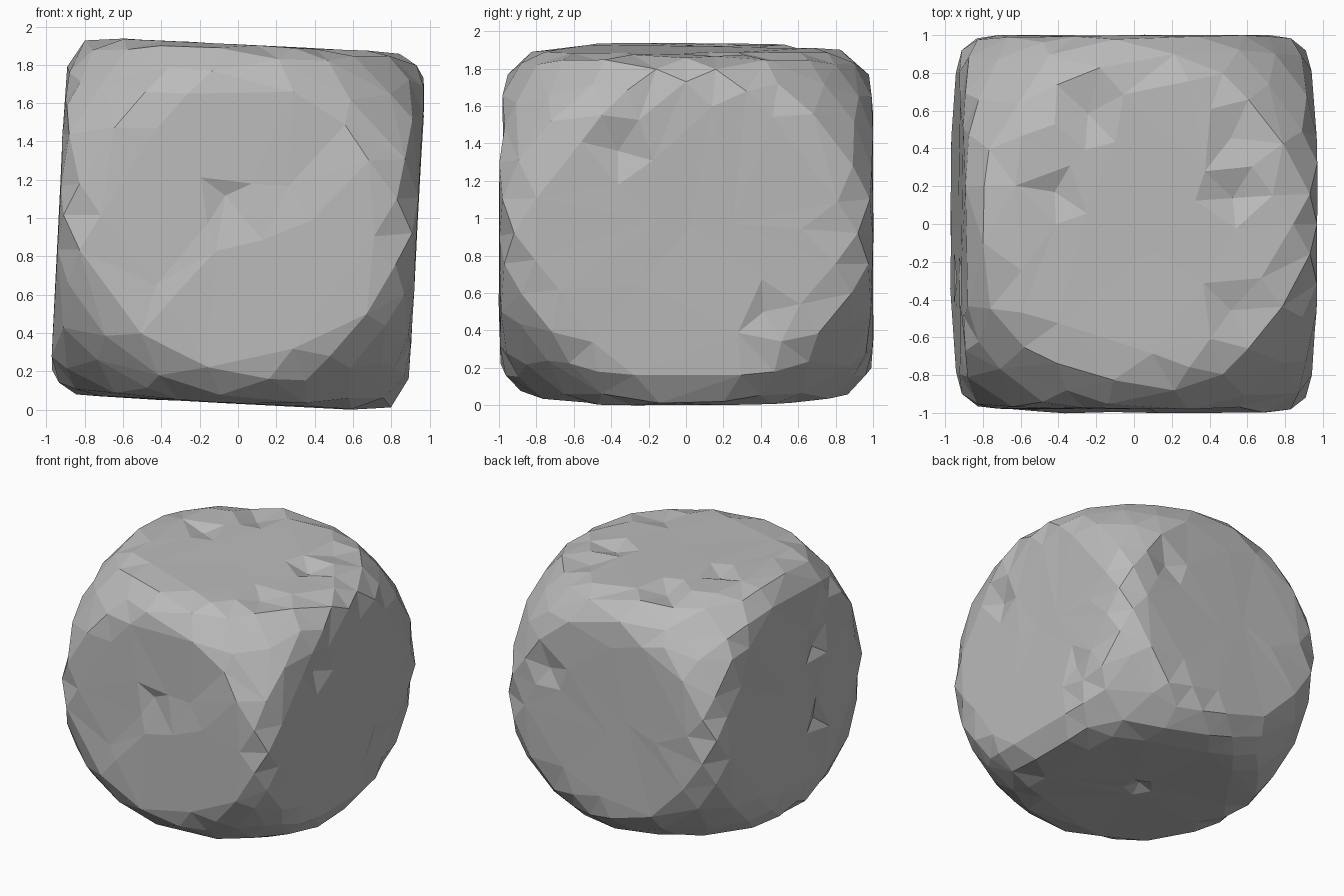
import bpy, bmesh, math, random
from mathutils import Vector, Matrix

random.seed(4)
if "Cube" in bpy.data.objects:
    bpy.data.objects.remove(bpy.data.objects["Cube"], do_unlink=True)

HALF = Vector((0.935, 0.998, 0.935))
TRIM = Vector((1.3, 1.3, 1.22))   # ellipsoid that trims the edges and corners
SOFT = 65                         # sharpness of the blend between flats and trim

# Stone colour
stone = bpy.data.materials.new("stone grey")
stone.use_nodes = True
grey = (0.5, 0.5, 0.5, 1)
stone.diffuse_color = grey
stone.node_tree.nodes["Principled BSDF"].inputs["Base Color"].default_value = grey

# Rounded block: a sphere flattened against six sides
bm = bmesh.new()
bmesh.ops.create_icosphere(bm, subdivisions=4, radius=1)
for v in bm.verts:
    d = v.co.normalized()
    limits = [HALF[i] / max(abs(d[i]), 0.001) for i in range(3)]
    limits.append(1 / math.sqrt(sum((d[i] / TRIM[i]) ** 2 for i in range(3))))
    reach = sum(r ** -SOFT for r in limits) ** (-1 / SOFT)
    v.co = d * (reach + random.uniform(-0.003, 0.004))

# The front's upper left half sits back behind a diagonal ledge
for v in bm.verts:
    if v.co.y < -0.8 and v.co.z > 0.75 * v.co.x - 0.05:
        v.co.y += 0.02

# Chips knocked out of the sides: position and depth
chips = [
    ((-0.35, 0.5, 0.94), 0.06), ((0.4, 0.12, 0.94), 0.05),
    ((0.4, -0.45, 0.94), 0.04), ((-0.45, 0.12, 0.94), 0.04),
    ((-0.4, 0.7, 0.94), 0.03), ((0.45, 0.5, 0.94), 0.03),
    ((0.93, -0.3, 0.42), 0.05), ((0.93, 0.45, -0.4), 0.03),
    ((0, -0.98, 0.12), 0.03), ((-0.93, -0.4, 0.3), 0.04),
    ((-0.93, -0.3, -0.35), 0.04), ((0.5, 0.98, 0.3), 0.04),
    ((0, 0, -0.94), 0.04),
]
for place, depth in chips:
    v = min(bm.verts, key=lambda v: (v.co - Vector(place)).length)
    axis = max(range(3), key=lambda i: abs(v.co[i]) / HALF[i])
    v.co[axis] -= math.copysign(depth, v.co[axis])

# Slight tilt, then rest on the ground and centre
bmesh.ops.rotate(bm, verts=bm.verts, matrix=Matrix.Rotation(math.radians(3), 3, "Y"))
lo = [min(v.co[i] for v in bm.verts) for i in range(3)]
hi = [max(v.co[i] for v in bm.verts) for i in range(3)]
shift = Vector((-(lo[0] + hi[0]) / 2, -(lo[1] + hi[1]) / 2, -lo[2]))
bmesh.ops.translate(bm, verts=bm.verts, vec=shift)

mesh = bpy.data.meshes.new("boulder")
bm.to_mesh(mesh)
bm.free()
mesh.materials.append(stone)
boulder = bpy.data.objects.new("boulder", mesh)
bpy.context.collection.objects.link(boulder)

# Merge facets into larger, uneven flat triangles
facets = boulder.modifiers.new("facets", "DECIMATE")
facets.ratio = 0.4
